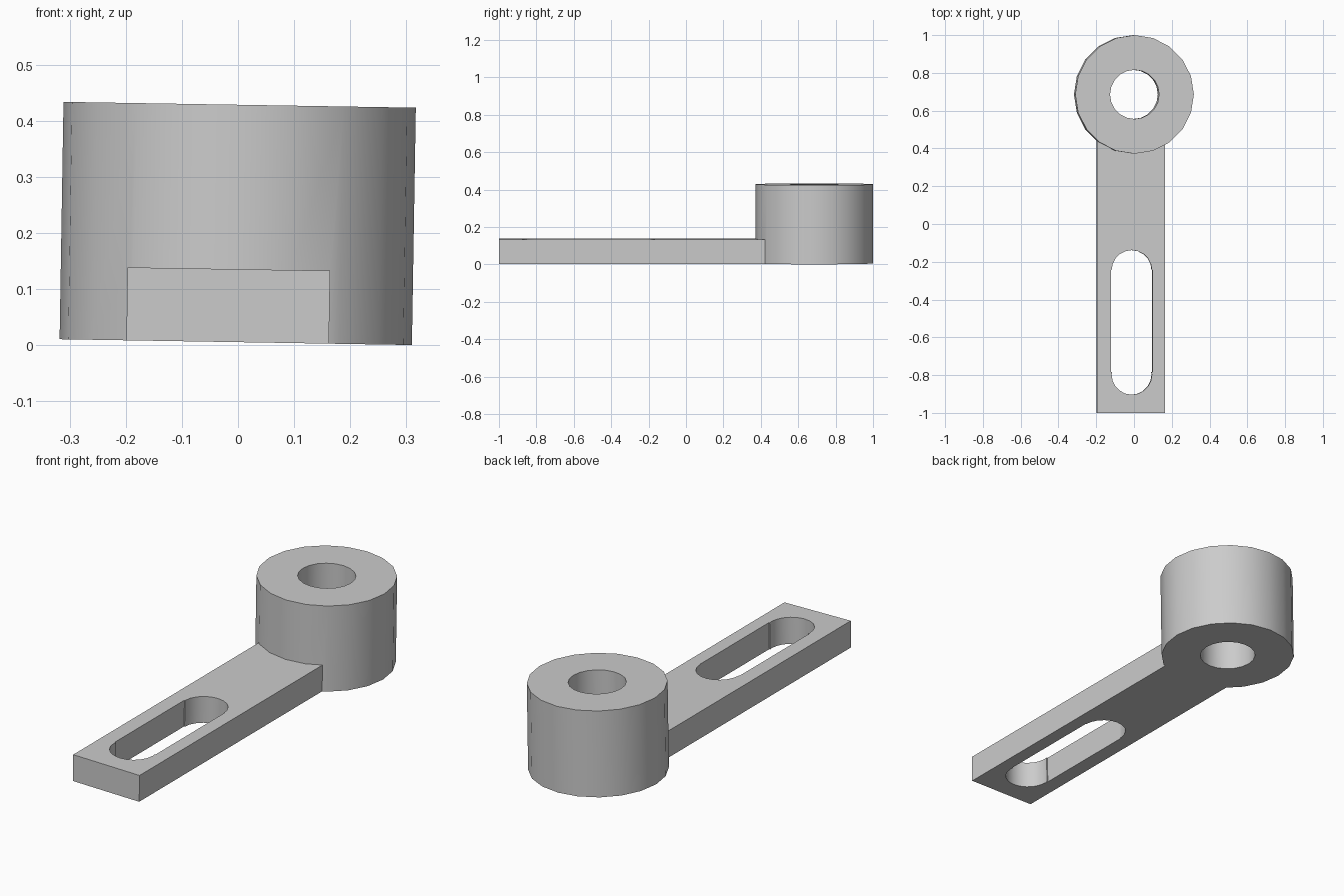
import bpy
import math

cube = bpy.data.objects.get("Cube")
if cube:
    bpy.data.objects.remove(cube, do_unlink=True)

SIDES = 20
BOSS_Y = 0.686

grey = bpy.data.materials.new("plain grey")
grey.use_nodes = True
grey.diffuse_color = (0.6, 0.6, 0.6, 1)
grey.node_tree.nodes["Principled BSDF"].inputs["Base Color"].default_value = (0.6, 0.6, 0.6, 1)


def cylinder(name, x, y, radius, z0, z1):
    bpy.ops.mesh.primitive_cylinder_add(vertices=SIDES, radius=radius, depth=z1 - z0,
                                        location=(x, y, (z0 + z1) / 2))
    obj = bpy.context.object
    obj.name = name
    obj.data.materials.append(grey)
    return obj


def box(name, x0, x1, y0, y1, z0, z1):
    bpy.ops.mesh.primitive_cube_add(size=1, location=((x0 + x1) / 2, (y0 + y1) / 2, (z0 + z1) / 2))
    obj = bpy.context.object
    obj.name = name
    obj.scale = (x1 - x0, y1 - y0, z1 - z0)
    bpy.ops.object.transform_apply(location=False, rotation=False, scale=True)
    obj.data.materials.append(grey)
    return obj


def combine(target, other, operation):
    """Apply a boolean and discard the second object."""
    mod = target.modifiers.new("boolean", 'BOOLEAN')
    mod.operation = operation
    mod.solver = 'EXACT'
    mod.object = other
    bpy.ops.object.select_all(action='DESELECT')
    target.select_set(True)
    bpy.context.view_layer.objects.active = target
    bpy.ops.object.modifier_apply(modifier=mod.name)
    bpy.data.objects.remove(other, do_unlink=True)


# Round boss joined to the flat arm
lever = cylinder("slotted_lever", 0, BOSS_Y, 0.314, 0, 0.423)
combine(lever, box("arm", -0.195, 0.166, -1, 0.53, 0, 0.13), 'UNION')

# Bore through the boss
combine(lever, cylinder("bore", 0, BOSS_Y, 0.13, -0.1, 0.6), 'DIFFERENCE')

# Slot: straight middle slightly wider than its round ends
combine(lever, box("slot_middle", -0.12, 0.099, -0.783, -0.243, -0.1, 0.3), 'DIFFERENCE')
for end_y in (-0.797, -0.245):
    combine(lever, cylinder("slot_end", -0.01, end_y, 0.1065, -0.1, 0.3), 'DIFFERENCE')

# The whole piece leans very slightly to one side
bpy.ops.object.transform_apply(location=True, rotation=False, scale=False)
lever.rotation_euler = (0, 0.0165, 0)
lever.location = (-0.004, 0, 0.0055)
bpy.ops.object.shade_smooth_by_angle(angle=math.radians(30))
